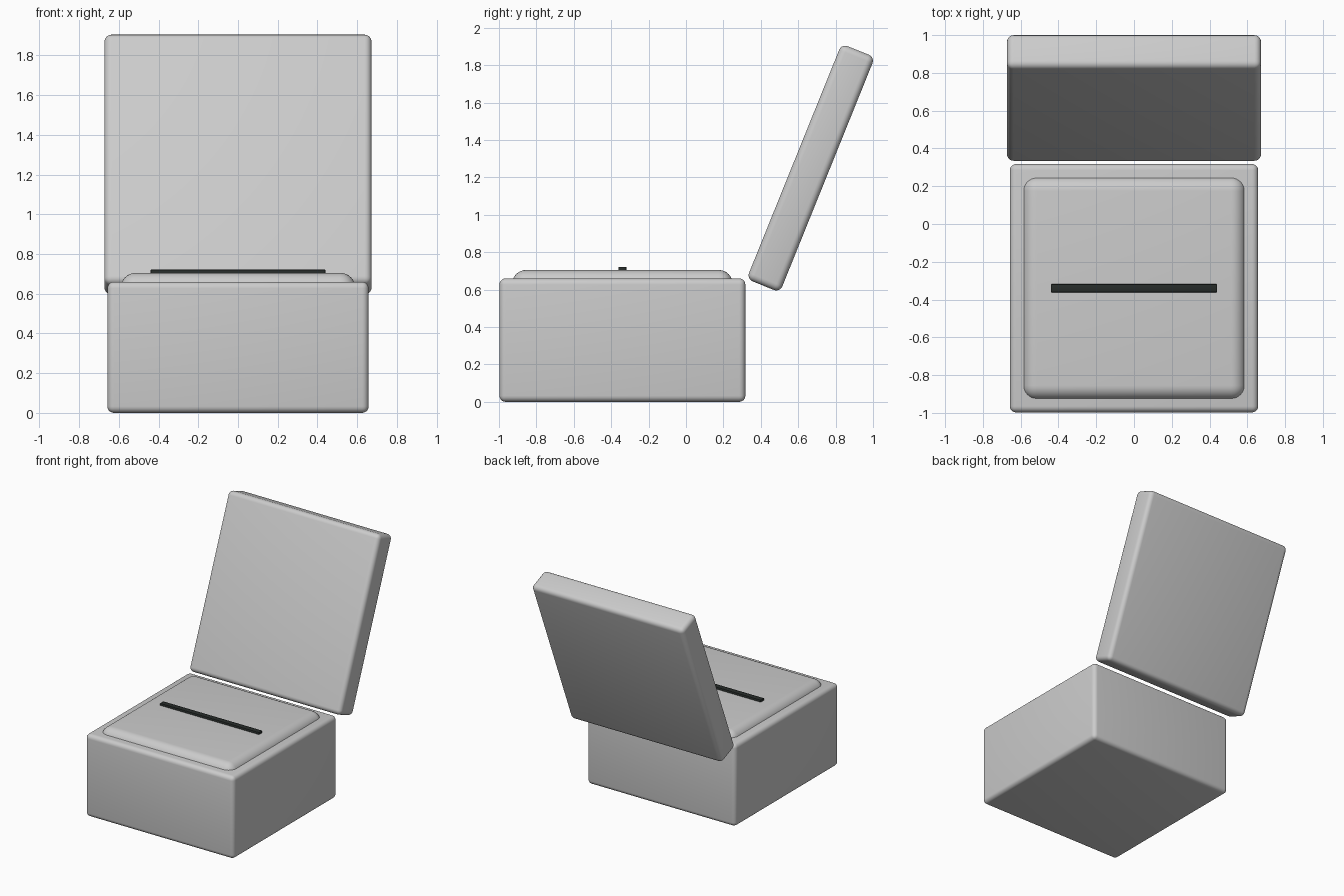
import bpy
import math

if "Cube" in bpy.data.objects:
    bpy.data.objects.remove(bpy.data.objects["Cube"])


def rounded_box(name, size, centre, radius, segments=5, tilt=0.0):
    """Box of the given size with rounded edges, tilted about x."""
    bpy.ops.mesh.primitive_cube_add(size=1, location=centre)
    ob = bpy.context.object
    ob.name = name
    ob.scale = size
    bpy.ops.object.transform_apply(location=False, rotation=False, scale=True)
    ob.rotation_euler.x = math.radians(tilt)
    bev = ob.modifiers.new("round_edges", 'BEVEL')
    bev.width = radius
    bev.segments = segments
    bpy.ops.object.modifier_apply(modifier=bev.name)
    bpy.ops.object.shade_smooth_by_angle(angle=math.radians(35))
    return ob


# Main box
rounded_box("base", (1.315, 1.315, 0.66), (0, -0.34, 0.33), 0.033)

# Cushion raised slightly above the box rim
rounded_box("cushion", (1.18, 1.18, 0.34), (0, -0.34, 0.535), 0.075, 8)

# Dark slot across the cushion
slot = rounded_box("cushion_slot", (0.88, 0.044, 0.06), (0, -0.34, 0.692), 0.005, 2)
dark = bpy.data.materials.new("dark_slot")
dark.diffuse_color = (0.02, 0.025, 0.023, 1)
dark.use_nodes = True
dark.node_tree.nodes["Principled BSDF"].inputs["Base Color"].default_value = dark.diffuse_color
slot.data.materials.append(dark)

# Open lid leaning back
rounded_box("lid", (1.345, 0.192, 1.356), (0, 0.667, 1.25), 0.035, tilt=-22)
